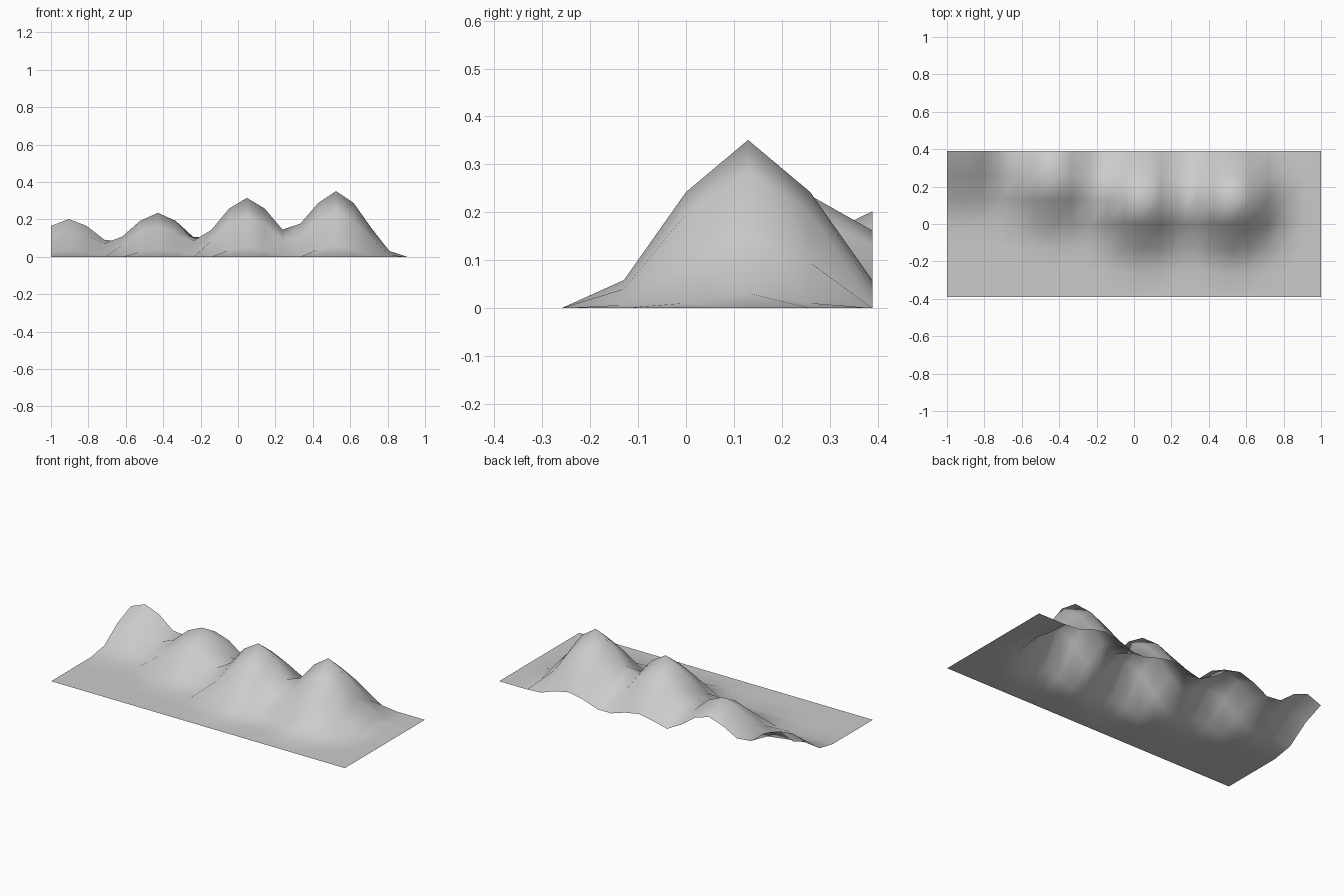
import bpy, bmesh
from mathutils import Vector

if "Cube" in bpy.data.objects:
    bpy.data.objects.remove(bpy.data.objects["Cube"])

NX, NY = 21, 6            # grid cells
HALF_X, HALF_Y = 1.0, 0.389
RADIUS = 0.35             # reach of each hill

# hills raised one after another: grid column, grid row, height
HILLS = [(1, 6, 0.202), (6, 5, 0.235), (11, 4, 0.315), (16, 4, 0.351)]


def raise_hill(verts, center, height):
    """Lift vertices around a point with a smooth falloff."""
    origin = center.co.copy()
    for v in verts:
        d = 1 - (v.co - origin).length / RADIUS
        if d > 0:
            v.co.z += height * (3 * d * d - 2 * d ** 3)


# flat ground sheet
bm = bmesh.new()
grid = [[bm.verts.new(Vector((-HALF_X + 2 * HALF_X * i / NX,
                              -HALF_Y + 2 * HALF_Y * j / NY, 0)))
         for j in range(NY + 1)] for i in range(NX + 1)]
for i in range(NX):
    for j in range(NY):
        bm.faces.new((grid[i][j], grid[i + 1][j],
                      grid[i + 1][j + 1], grid[i][j + 1]))

# row of hills, growing towards the right
for i, j, h in HILLS:
    raise_hill(bm.verts, grid[i][j], h)

for f in bm.faces:
    f.smooth = True
mesh = bpy.data.meshes.new("hill_terrain")
bm.to_mesh(mesh)
bm.free()
bpy.context.collection.objects.link(bpy.data.objects.new("hill_terrain", mesh))
